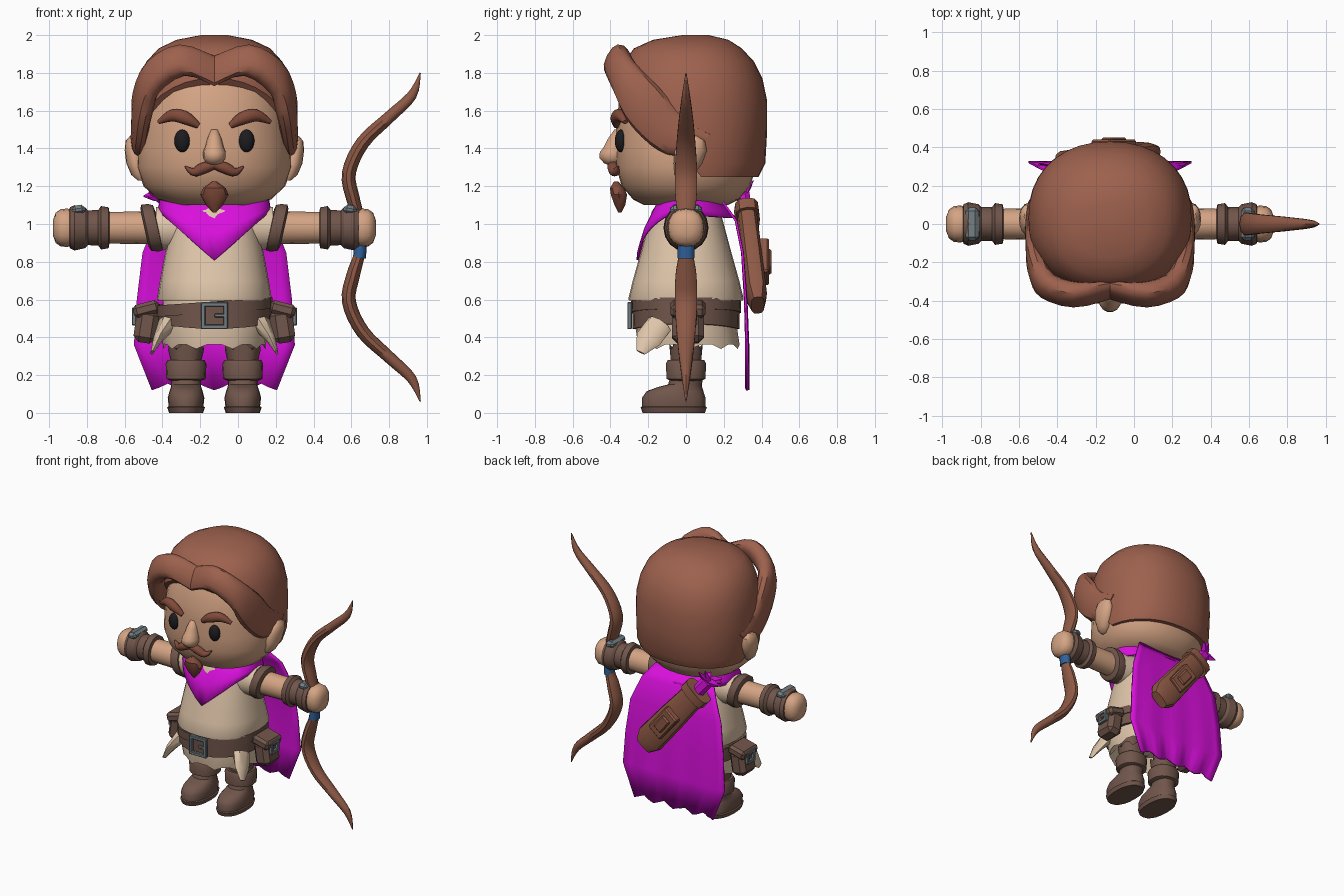
import bpy, bmesh, math, random
from mathutils import Vector, Matrix

if "Cube" in bpy.data.objects:
    bpy.data.objects.remove(bpy.data.objects["Cube"], do_unlink=True)

BODY_X = -0.125          # the body's middle line; parts are written relative to it
SIDES = (("left", 1), ("right", -1))
Y_AXIS = Vector((0, 1, 0))


def material(name, r, g, b):
    m = bpy.data.materials.new(name)
    m.use_nodes = True
    m.diffuse_color = (r, g, b, 1)
    m.node_tree.nodes["Principled BSDF"].inputs["Base Color"].default_value = (r, g, b, 1)
    return m


HAIR = material("hair_brown", .34, .12, .075)
BEARD = material("beard_brown", .22, .07, .043)
WOOD = material("wood_brown", .27, .1, .06)
LEATHER = material("dark_leather", .165, .093, .071)
SKIN = material("skin", .66, .37, .23)
CLOTH = material("beige_cloth", .74, .56, .4)
MAGENTA = material("magenta_cloth", .7, .005, .72)
METAL = material("grey_metal", .17, .21, .23)
BLUE = material("blue_wrap", .03, .12, .32)
BLACK = material("eye_black", .012, .012, .014)


def finish(name, bm, mat, s=1, angle=40):
    """Mirror if asked, move to the body line, and make a smooth shaded object."""
    for v in bm.verts:
        v.co.x = v.co.x * s + BODY_X
    bmesh.ops.recalc_face_normals(bm, faces=bm.faces)
    mesh = bpy.data.meshes.new(name)
    bm.to_mesh(mesh)
    bm.free()
    mesh.materials.append(mat)
    ob = bpy.data.objects.new(name, mesh)
    bpy.context.collection.objects.link(ob)
    bpy.ops.object.select_all(action='DESELECT')
    ob.select_set(True)
    bpy.context.view_layer.objects.active = ob
    bpy.ops.object.shade_smooth_by_angle(angle=math.radians(angle))
    return ob


def skin(name, loops, mat, s=1, closed=True, cap=True, edit=None, angle=40):
    """Join loops of points with quads; edit may move the vertices or cut."""
    bm = bmesh.new()
    rings = [[bm.verts.new(p) for p in loop] for loop in loops]
    n = len(rings[0])
    for a, b in zip(rings, rings[1:]):
        for i in range(n if closed else n - 1):
            j = (i + 1) % n
            bm.faces.new((a[i], a[j], b[j], b[i]))
    if closed and cap:
        bm.faces.new(rings[0])
        bm.faces.new(rings[-1])
    if edit:
        edit(bm)
    return finish(name, bm, mat, s, angle)


def section(c, u, v, n, p):
    pts = []
    for i in range(n):
        a = math.tau * i / n
        co, si = math.cos(a), math.sin(a)
        pts.append(c + u * math.copysign(abs(co) ** (2 / p), co)
                   + v * math.copysign(abs(si) ** (2 / p), si))
    return pts


def pillar(name, rows, mat, n=24, p=2.3, **kw):
    """Upright loft; rows are z, rx, ry, and optionally cy, cx."""
    loops = []
    for z, rx, ry, *c in rows:
        cy, cx = (c + [0, 0])[:2]
        loops.append(section(Vector((cx, cy, z)), Vector((rx, 0, 0)), Vector((0, ry, 0)), n, p))
    return skin(name, loops, mat, **kw)


def spline(rows, k=4):
    out = []
    for i in range(len(rows) - 1):
        quad = [rows[max(i - 1, 0)], rows[i], rows[i + 1], rows[min(i + 2, len(rows) - 1)]]
        for t in (j / k for j in range(k)):
            out.append([b + .5 * t * (c - a + t * (2*a - 5*b + 4*c - d + t * (3*(b - c) + d - a)))
                        for a, b, c, d in zip(*quad)])
    return out + [list(rows[-1])]


def tube(name, rows, mat, n=12, p=2, ref=Y_AXIS, **kw):
    """Loft along a path; rows are x, y, z, in-plane radius, radius along ref."""
    pts = [Vector(r[:3]) for r in rows]
    loops = []
    for i, r in enumerate(rows):
        t = (pts[min(i + 1, len(pts) - 1)] - pts[max(i - 1, 0)]).normalized()
        v = (ref - t * ref.dot(t)).normalized()
        loops.append(section(pts[i], t.cross(v) * r[3], v * r[4], n, p))
    return skin(name, loops, mat, **kw)


def arm(name, rows, mat, **kw):
    return tube(name, [(x, 0, .98, r, r * .95) for x, r in rows], mat, n=16, **kw)


def box(name, parts, mat, bevel=.01, rot=0, s=1):
    bm = bmesh.new()
    for c, size in parts:
        m = Matrix.Translation(c) @ Matrix.Rotation(rot, 4, 'Y') @ Matrix.Diagonal((*size, 1))
        bmesh.ops.create_cube(bm, size=1, matrix=m)
    bmesh.ops.bevel(bm, geom=bm.edges[:], offset=bevel, segments=1, affect='EDGES')
    return finish(name, bm, mat, s, 25)


# Head and back hair, the hair cut along a slanted hairline
pillar("head", [(1.1, .2, .22), (1.13, .3, .28), (1.2, .375, .34), (1.3, .41, .37),
                (1.4, .405, .37), (1.5, .395, .37), (1.7, .365, .35), (1.85, .27, .26)],
       SKIN, n=32, p=2.2)


def cut_hairline(bm):
    geom = bm.verts[:] + bm.edges[:] + bm.faces[:]
    bmesh.ops.bisect_plane(bm, geom=geom, plane_co=(0, .08, 1.25),
                           plane_no=(0, -.6, -.5), clear_outer=True)
    bmesh.ops.holes_fill(bm, edges=[e for e in bm.edges if e.is_boundary], sides=0)


pillar("back_hair", [(1.25, .405, .35, .035), (1.32, .422, .385, .035), (1.5, .428, .4, .03),
                     (1.65, .425, .4, .03), (1.77, .4, .38, .025), (1.86, .36, .345, .015),
                     (1.93, .295, .285, .01), (1.975, .2, .2, .025), (2, .07, .07, .05)],
       HAIR, n=36, p=2.2, edit=cut_hairline)

# Parted fringe: upper edge point, lower edge point, thickness
FRINGE = [(0, -.31, 1.89, 0, -.38, 1.73, .035), (.17, -.33, 1.945, .17, -.41, 1.79, .06),
          (.33, -.28, 1.865, .32, -.37, 1.69, .06), (.395, -.14, 1.72, .365, -.32, 1.56, .055),
          (.405, -.04, 1.6, .39, -.19, 1.42, .045), (.405, .06, 1.52, .4, -.06, 1.36, .04),
          (.41, .13, 1.48, .405, .06, 1.4, .02)]
for side, s in SIDES:
    loops = []
    for r in spline(FRINGE, 3):
        up, lo = Vector(r[:3]), Vector(r[3:6])
        c, u = (up + lo) / 2, (up - lo) / 2
        out = Vector((c.x, c.y - .05, 0))
        out -= u * out.dot(u) / u.length_squared
        loops.append(section(c, u, out.normalized() * r[6], 12, 2.4))
    skin(side + "_fringe", loops, HAIR, s=s)

# Face
for side, s in SIDES:
    bm = bmesh.new()
    bmesh.ops.create_uvsphere(bm, u_segments=16, v_segments=10, radius=1,
        matrix=Matrix.Translation((.17, -.345, 1.44)) @ Matrix.Diagonal((.042, .032, .06, 1)))
    finish(side + "_eye", bm, BLACK, s)
    pillar(side + "_ear", [(1.23, .015, .02, -.02, .39), (1.26, .04, .05, -.01, .4),
           (1.32, .048, .075, .01, .418), (1.39, .048, .085, .025, .427),
           (1.44, .036, .065, .035, .434), (1.465, .012, .02, .04, .436)], SKIN, n=16, p=2, s=s)
    tube(side + "_eyebrow", spline([(.085, -.365, 1.52, .016, .02), (.15, -.37, 1.56, .034, .03),
         (.22, -.35, 1.575, .033, .03), (.295, -.32, 1.54, .012, .015)]), BEARD, s=s)
    tube(side + "_moustache", spline([(0, -.385, 1.315, .024, .03), (.06, -.385, 1.295, .03, .03),
         (.11, -.375, 1.275, .022, .025), (.155, -.36, 1.305, .004, .005)]), BEARD, s=s)
pillar("nose", [(1.31, .02, .02, -.385), (1.322, .042, .045, -.39), (1.35, .06, .068, -.393),
                (1.38, .06, .068, -.39), (1.41, .048, .055, -.38), (1.45, .038, .045, -.37),
                (1.5, .018, .02, -.36)], SKIN, n=14, p=2, angle=70)
pillar("goatee", [(1.06, .008, .008, -.35), (1.1, .045, .03, -.35), (1.155, .075, .045, -.355),
                  (1.19, .06, .04, -.365), (1.225, .01, .012, -.37)], BEARD, n=10, p=2)


# Tunic with a ragged skirt
def ragged(low, high, step):
    def edit(bm):
        for i, v in enumerate(v for v in bm.verts if low < v.co.z < high):
            v.co.z += step if i % 3 else -step
    return edit


pillar("skirt", [(.45, .2, .18), (.35, .27, .27, .015), (.46, .285, .27), (.62, .27, .26)],
       CLOTH, n=30, edit=ragged(.34, .36, .012))
pillar("tunic", [(.62, .26, .25), (.595, .3, .302), (.605, .304, .305), (.7, .288, .282),
                 (.85, .26, .24), (1, .225, .2), (1.07, .2, .18), (1.12, .15, .14)], CLOTH, n=28)


# Belts, buckle and pouches
def bars(x, y, z, w, h, facing_x=False):
    t = .024
    out = []
    for k in (-.5, .5):
        for c, size in (((k * w, z), (t, h + t)), ((0, z + k * h), (w, t))):
            across, up = size
            out.append(((x, y + c[0], c[1]), (t, across, up)) if facing_x
                       else ((x + c[0], y, c[1]), (across, t, up)))
    return out


def sag(bm):
    for v in bm.verts:
        v.co.z += .3 * v.co.x ** 2


def slant(bm):
    for v in bm.verts:
        v.co.z += .07 * v.co.x


pillar("belt", [(.445, .27, .26), (.445, .3, .282), (.55, .302, .285), (.55, .27, .26)],
       LEATHER, edit=sag, angle=30)
pillar("upper_belt", [(.53, .27, .26), (.53, .308, .29), (.59, .308, .292), (.59, .27, .26)],
       LEATHER, edit=slant, angle=30)
box("belt_buckle", bars(0, -.298, .515, .12, .12) + [((.03, -.298, .515), (.06, .02, .02))],
    METAL, .004)
for side, s in SIDES:
    box(side + "_pouch", [((.36, .01, .46), (.12, .17, .18))], LEATHER, .03, -.15, s)
    box(side + "_pouch_flap", [((.36, .01, .55), (.14, .185, .07))], LEATHER, .018, .25, s)
    box(side + "_pouch_buckle", bars(.425, .01, .51, .07, .07, True), METAL, .004, 0, s)
    tube(side + "_cloth_scrap", [(.25, -.14, .47, .05, .07), (.3, -.2, .39, .025, .07),
         (.33, -.24, .32, .008, .025)], CLOTH, n=8, s=s)

    # Boots
    pillar(side + "_boot_foot", [(0, .09, .165, -.065, .15), (.03, .1, .175, -.065, .15),
           (.035, .092, .167, -.065, .15), (.08, .097, .168, -.065, .15),
           (.115, .088, .15, -.058, .15), (.138, .08, .115, -.03, .15),
           (.15, .078, .09, -.005, .15), (.2, .078, .085, .005, .15)], LEATHER, s=s, n=20)
    pillar(side + "_boot_cuff", [(.17, .08, .08, 0, .15), (.18, .104, .104, 0, .15),
           (.26, .108, .108, 0, .15), (.28, .098, .098, 0, .15), (.28, .082, .082, 0, .15),
           (.35, .095, .09, 0, .15), (.34, .07, .07, 0, .15), (.45, .07, .07, 0, .15)],
           LEATHER, s=s, n=18, edit=ragged(.345, .36, .015))

    # Arms, from sleeve to fist
    def lean(bm):
        for v in bm.verts:
            v.co.x += .22 * (v.co.z - .98)
    arm(side + "_sleeve", [(.1, .13), (.2, .122), (.31, .11)], CLOTH, s=s)
    arm(side + "_sleeve_band", [(.295, .1), (.3, .12), (.325, .126), (.36, .122), (.37, .1)],
        LEATHER, s=s, edit=lean, angle=30)
    arm(side + "_forearm", [(.28, .088), (.6, .083)], SKIN, s=s)
    arm(side + "_bracer", [(.555, .08), (.56, .108), (.6, .115), (.615, .094), (.67, .092),
        (.685, .108), (.74, .12), (.765, .108), (.77, .08)], LEATHER, s=s, angle=30)
    arm(side + "_fist", [(.74, .09), (.78, .102), (.815, .098), (.84, .08), (.855, .04)],
        SKIN, s=s, p=2.3, angle=60)
    box(side + "_bracer_plate", [((.718, 0, 1.075), (.07, .17, .05))], METAL, .018, .15, s)

# Neckerchief with a pointed front
loops = [[], [], [], []]
for i in range(40):
    a = math.tau * i / 40
    c, d = math.cos(a), math.sin(a)
    hem = .81 + .25 * abs(c) if d < 0 else 1.04
    loops[0].append((.22 * c, .11 * d, 1.14))
    loops[1].append((.29 * c, (.16 if d < 0 else .2) * d, 1.1 + .03 * abs(c)))
    loops[2].append((.3 * c, .225 * d, (1.1 + hem) / 2))
    loops[3].append((.29 * c, .262 * d, hem))
scarf = skin("neckerchief", loops, MAGENTA, cap=False)

# Cape: z, half width, y; the bottom row is torn into points
loops = []
for z, half, y in [(1.12, .24, .2), (1.02, .31, .27), (.85, .38, .305), (.6, .41, .322),
                   (.36, .425, .33), (.135, .33, .33)]:
    row = []
    for i in range(17):
        f = i / 8 - 1
        fold = .007 * math.cos(f * 11) * (1.1 - z)
        torn = (.02 if i % 4 == 2 else -.015 * (i % 4 == 0)) if z < .2 else 0
        row.append((half * f, y + fold, z + torn))
    loops.append(row)
cape = skin("cape", loops, MAGENTA, closed=False)
for cloth in (cape, scarf):
    cloth.modifiers.new("thickness", 'SOLIDIFY').thickness = .012

# Quiver slung across the back, with a burst of arrow fletching
top, bottom = Vector((-.205, .32, 1.07)), Vector((.21, .38, .57))
tube("quiver", [(*top.lerp(bottom, t), a, b) for t, a, b in
     ((0, .088, .055), (0, .108, .066), (.1, .108, .066), (.1, .09, .054), (.5, .1, .056),
      (.88, .105, .056), (1, .07, .035))], WOOD, n=12, p=3, angle=30)
box("quiver_pocket", [((.02, .41, .8), (.13, .06, .23)), ((.02, .44, .8), (.075, .025, .13))],
    WOOD, .01, -.683)
random.seed(4)
axis = (top - bottom).normalized()
heart = top + axis * .11
tube("arrow_bundle", [(*(top + axis * h), .045, .03) for h in (-.02, .11)], MAGENTA, n=6)
for i in range(9):
    d = (axis * .5 + Vector([random.uniform(-1, 1) for k in range(3)])).normalized()
    tube("arrow_fletching_%d" % (i + 1), [(*(heart + d * h), r, r * .4) for h, r in
         ((0, .03), (.05, .028), (.1, .004))], MAGENTA, n=4, angle=20)

# Bow: half the limb as x, height, thickness, width, then reflected
LIMB = spline([(.775, 0, .03, .04), (.765, .1, .03, .042), (.735, .2, .036, .058),
               (.712, .34, .037, .062), (.785, .5, .036, .052), (.925, .635, .032, .038),
               (1.045, .75, .026, .022), (1.09, .87, .003, .003)])
rows = [(x, 0, .93 - h, a, b) for x, h, a, b in reversed(LIMB)]
rows += [(x, 0, .93 + h, a, b) for x, h, a, b in LIMB[1:]]
tube("bow", rows, WOOD, n=10)
tube("bow_grip_wrap", [(.768, 0, .82, .034, .045), (.773, 0, .885, .034, .045)], BLUE, n=12)
